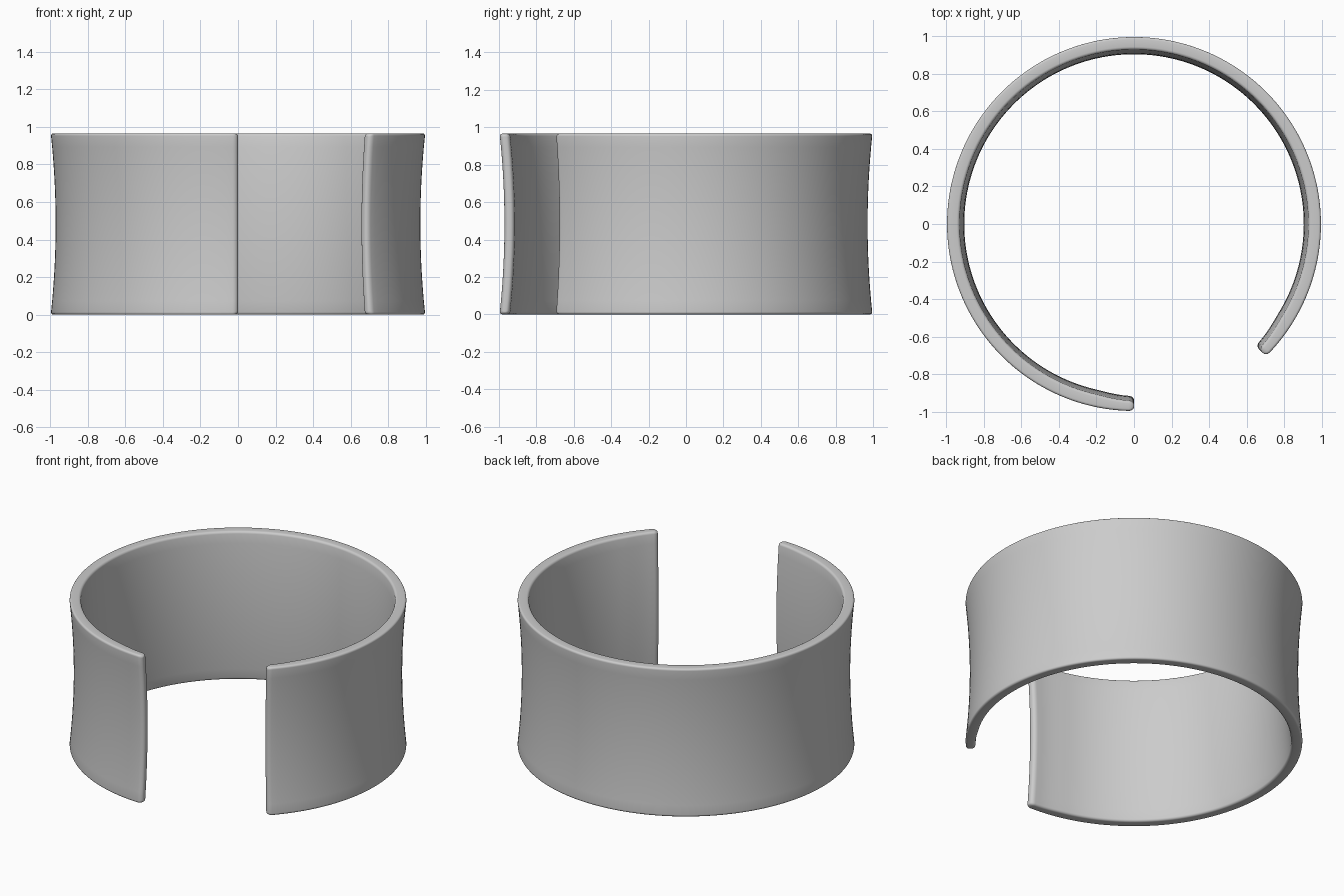
import bpy, bmesh, math

if "Cube" in bpy.data.objects:
    bpy.data.objects.remove(bpy.data.objects["Cube"])

HEIGHT = 0.966
HALF = HEIGHT / 2
START, SPAN = math.radians(-45), math.radians(315)   # opening of 45 degrees at the front
TIP = 0.03                                           # rounding radius of the two ends
BEVEL = 0.014                                        # rounding of the rims
WAIST = 0.026                                        # how far the middle of the band pinches in


def section(inset, thin):
    """Closed cross-section as (radius, z), shrunk by inset and thinned on the inside."""
    h = HALF - inset * 0.6
    outer, inner = 0.997 - inset, 0.93 + thin + inset
    b = min(BEVEL, (outer - inner) * 0.4)
    pts = []
    # outer wall going up, then inner wall going down, each with rounded corners
    for side, wall in ((1, outer), (-1, inner)):
        curve = []
        for i in range(5):
            a = math.radians(-90 + 90 * i / 4)
            curve.append((wall - side * b * (1 - math.cos(a)), -h + b + b * math.sin(a)))
        for i in range(1, 16):
            curve.append((wall, (h - b) * (-1 + 2 * i / 16)))
        for i in range(5):
            a = math.radians(90 * i / 4)
            curve.append((wall - side * b * (1 - math.cos(a)), h - b + b * math.sin(a)))
        pts += curve if side == 1 else curve[::-1]
    return [(r - WAIST * (1 - (z / HALF) ** 2), z + HALF) for r, z in pts]


# Stations along the arc, denser at the rounded tips
tip_steps = [TIP * (1 - math.cos(math.radians(90 * i / 6))) for i in range(7)]
body = [TIP + (SPAN - 2 * TIP) * i / 160 for i in range(1, 160)]
stations = tip_steps + body + [SPAN - s for s in reversed(tip_steps)]

# Sweep the cross-section around the wrist
bm = bmesh.new()
rings = []
for s in stations:
    d = min(s, SPAN - s)
    k = max(0.0, TIP - d) / TIP
    inset = 0.022 * (1 - math.sqrt(1 - k * k))
    t = max(0.0, 1 - d / 0.25)
    thin = 0.012 * t * t * (3 - 2 * t)
    a = START + s
    rings.append([bm.verts.new((r * math.cos(a), r * math.sin(a), z))
                  for r, z in section(inset, thin)])
n = len(rings[0])
for p, q in zip(rings, rings[1:]):
    for i in range(n):
        j = (i + 1) % n
        bm.faces.new((p[i], p[j], q[j], q[i]))

# Close the two ends with strips joining the outer and inner walls
for ring in (rings[0], rings[-1]):
    for i in range(n // 2 - 1):
        bm.faces.new((ring[i], ring[i + 1], ring[n - 2 - i], ring[n - 1 - i]))
bmesh.ops.recalc_face_normals(bm, faces=bm.faces)

mesh = bpy.data.meshes.new("cuff_band")
bm.to_mesh(mesh)
bm.free()
band = bpy.data.objects.new("cuff_band", mesh)
bpy.context.collection.objects.link(band)
bpy.context.view_layer.objects.active = band
band.select_set(True)
bpy.ops.object.shade_smooth_by_angle(angle=math.radians(40))
